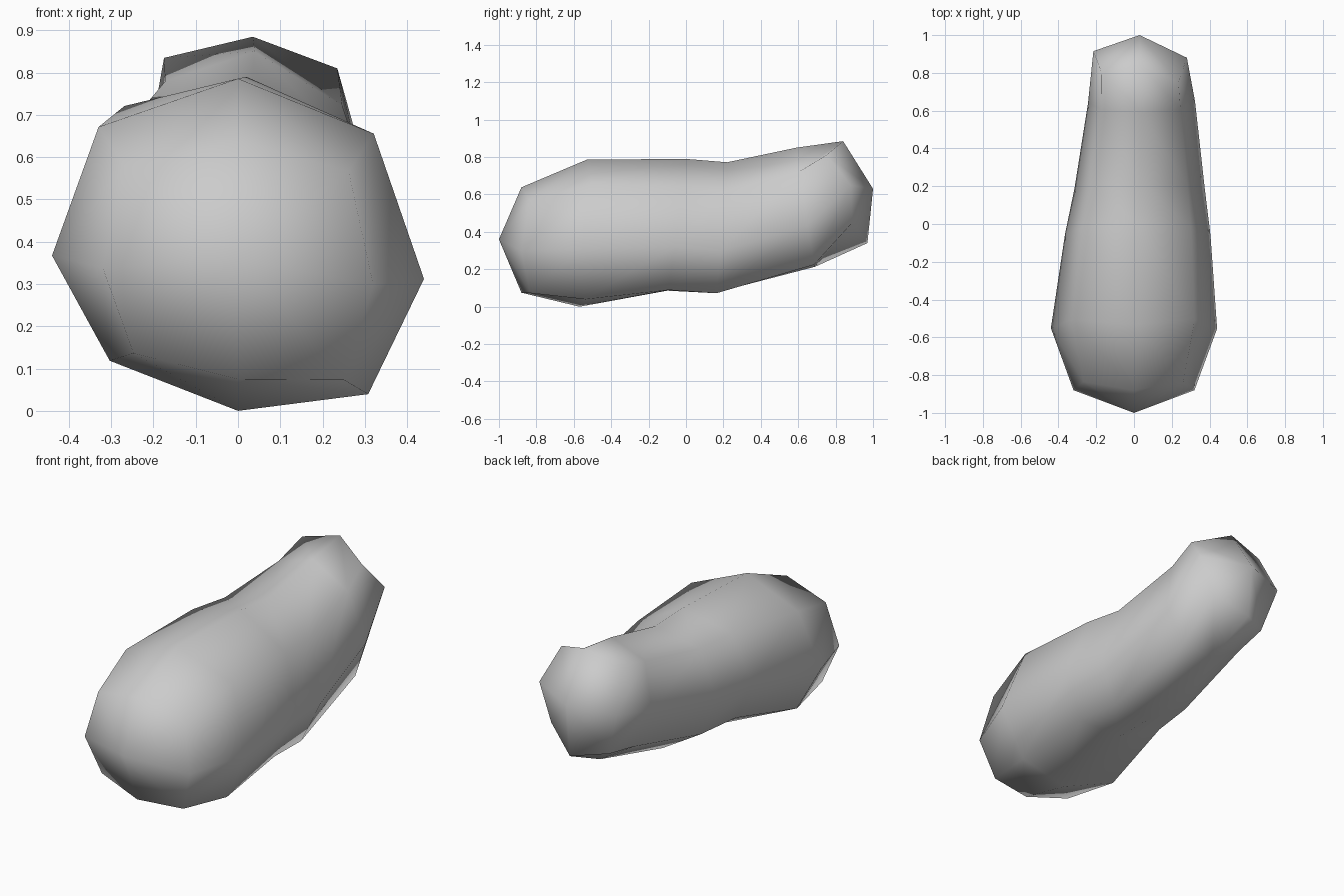
import bpy
import bmesh

cube = bpy.data.objects.get("Cube")
if cube:
    bpy.data.objects.remove(cube, do_unlink=True)

# One plain grey for the whole body
grey = bpy.data.materials.new("stone_grey")
grey.use_nodes = True
COLOUR = (0.6, 0.6, 0.6, 1)
grey.diffuse_color = COLOUR
grey.node_tree.nodes["Principled BSDF"].inputs["Base Color"].default_value = COLOUR

# Uneven eight-sided cross-section, starting at +x and going over the top
SECTION = [(1, -0.2), (0.73, 0.67), (0, 1), (-0.75, 0.71),
           (-1, -0.06), (-0.69, -0.69), (0, -0.99), (0.7, -0.89)]

# Rings: y, lean (y change at top), centre x, z, radius x, z,
# corner fullness, corner setback in y, roll (z change towards -x)
RINGS = [
    (-0.88, 0.0, 0.0, 0.355, 0.32, 0.283, 1.12, 0.045, 0.0),
    (-0.55, 0.02, 0.0, 0.391, 0.44, 0.395, 1.0, 0.03, 0.0),
    (-0.05, 0.05, 0.02, 0.436, 0.385, 0.354, 1.0, 0.0, 0.045),
    (0.19, 0.03, 0.03, 0.422, 0.345, 0.35, 1.0, 0.0, 0.055),
    (0.64, -0.05, 0.04, 0.53, 0.283, 0.32, 1.0, 0.0, 0.03),
]
# Slanted last ring, in the same order as the section
BACK_RING = [(0.28, 0.88, 0.65), (0.235, 0.75, 0.81), (0.035, 0.84, 0.885),
             (-0.175, 0.81, 0.835), (-0.215, 0.915, 0.61), (-0.14, 0.87, 0.36),
             (0.03, 0.97, 0.34), (0.2, 0.89, 0.45)]
FRONT_TIP = (0, -1, 0.36)
BACK_TIP = (0.03, 1, 0.63)


def add_ring(bm, y, lean, cx, cz, rx, rz, full, setback, roll):
    ring = []
    for u, v in SECTION:
        corner = 0.5 < abs(u) < 0.9
        k = full if corner else 1
        ring.append(bm.verts.new((cx + u * rx * k,
                                  y + v * lean + setback * corner,
                                  cz + v * rz * k - u * roll)))
    return ring


def neighbours(ring):
    return zip(ring, ring[1:] + ring[:1])


# Rounded body: rings bridged together and closed by a fan at each tip
bm = bmesh.new()
rings = [add_ring(bm, *r) for r in RINGS]
rings.append([bm.verts.new(p) for p in BACK_RING])
for near, far in zip(rings, rings[1:]):
    for (a, b), (c, d) in zip(neighbours(near), neighbours(far)):
        bm.faces.new((a, b, d, c))
for ring, tip in ((rings[0], FRONT_TIP), (rings[-1], BACK_TIP)):
    pole = bm.verts.new(tip)
    for a, b in neighbours(ring):
        bm.faces.new((a, b, pole))
bmesh.ops.recalc_face_normals(bm, faces=bm.faces)
for face in bm.faces:
    face.smooth = True

mesh = bpy.data.meshes.new("rounded_body")
bm.to_mesh(mesh)
bm.free()
mesh.materials.append(grey)
body = bpy.data.objects.new("rounded_body", mesh)
bpy.context.collection.objects.link(body)
